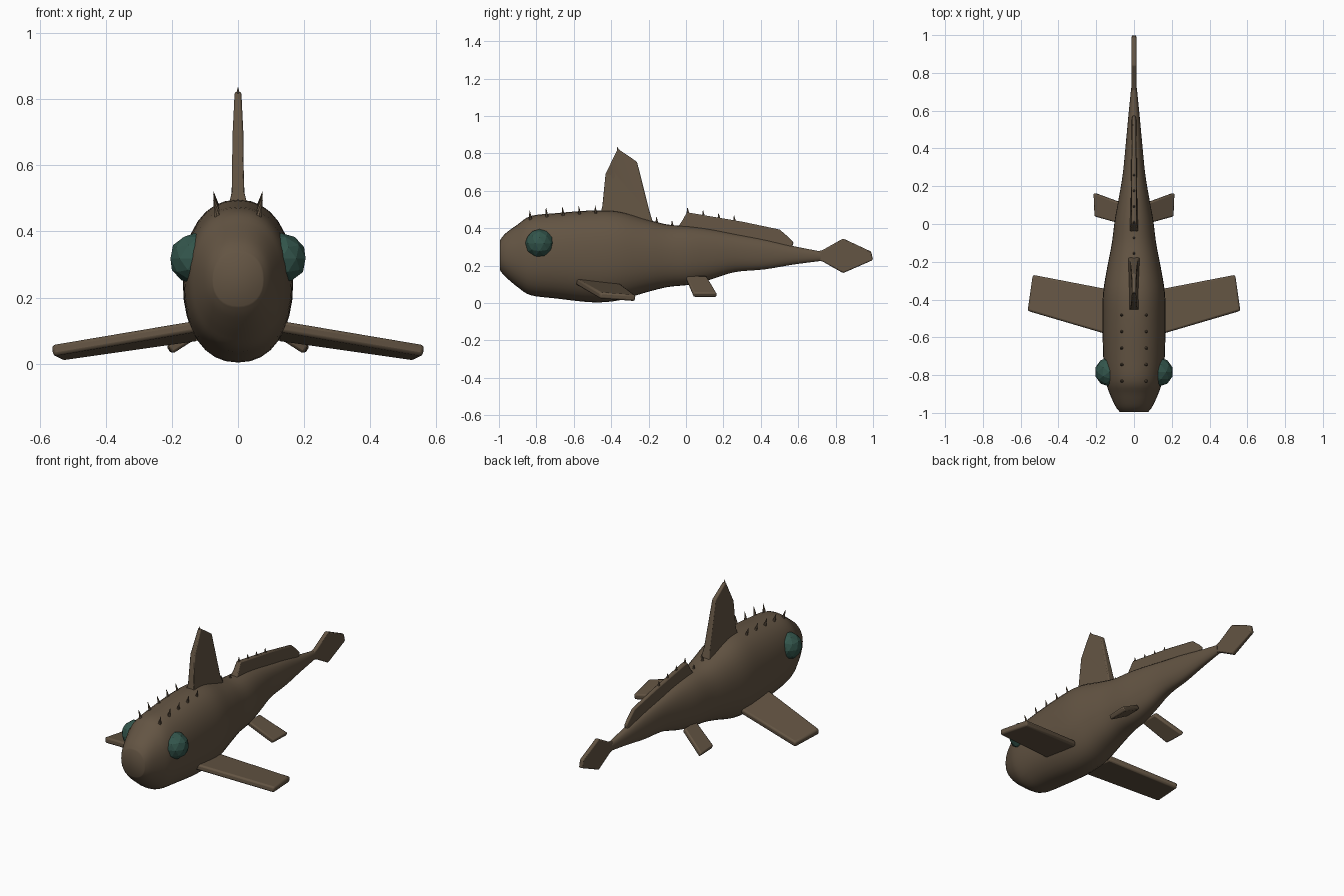
import bpy, bmesh, math
from mathutils import Vector

if "Cube" in bpy.data.objects:
    bpy.data.objects.remove(bpy.data.objects["Cube"], do_unlink=True)


def material(name, rgb):
    m = bpy.data.materials.new(name)
    m.use_nodes = True
    m.diffuse_color = (*rgb, 1)
    m.node_tree.nodes["Principled BSDF"].inputs["Base Color"].default_value = (*rgb, 1)
    return m


BROWN = material("brown skin", (0.125, 0.089, 0.056))
GREEN = material("dark green eye", (0.033, 0.092, 0.072))


def finish(name, bm, mat, smooth=None):
    bmesh.ops.recalc_face_normals(bm, faces=bm.faces)
    mesh = bpy.data.meshes.new(name)
    bm.to_mesh(mesh)
    bm.free()
    mesh.materials.append(mat)
    obj = bpy.data.objects.new(name, mesh)
    bpy.context.collection.objects.link(obj)
    bpy.ops.object.select_all(action="DESELECT")
    obj.select_set(True)
    bpy.context.view_layer.objects.active = obj
    if smooth:
        bpy.ops.object.shade_smooth_by_angle(angle=math.radians(smooth))
    return obj


def interpolate(a, b, c, d, t):
    """Catmull-Rom blend between b and c."""
    return 0.5 * (2 * b + (c - a) * t + (2 * a - 5 * b + 4 * c - d) * t ** 2
                  + (3 * b - a - 3 * c + d) * t ** 3)


def plate(name, outline, thick, bevel=0.006):
    """Flat fin; outline points are 3D, thick gives the half thickness at each."""
    bm = bmesh.new()
    pts = [Vector(p) for p in outline]
    normal = sum(((pts[i] - pts[0]).cross(pts[i + 1] - pts[0])
                  for i in range(1, len(pts) - 1)), Vector()).normalized()
    sides = [[bm.verts.new(p + normal * t * s) for p, t in zip(pts, thick)] for s in (1, -1)]
    bm.faces.new(sides[0])
    bm.faces.new(sides[1][::-1])
    n = len(pts)
    for i in range(n):
        j = (i + 1) % n
        bm.faces.new((sides[0][i], sides[1][i], sides[1][j], sides[0][j]))
    obj = finish(name, bm, BROWN, 30)
    mod = obj.modifiers.new("soft edges", "BEVEL")
    mod.width = bevel
    mod.segments = 2
    return obj


# Body: rounded rings lofted along y (y, half width, bottom, top)
stations = [
    (-0.995, 0.075, 0.175, 0.335), (-0.965, 0.098, 0.14, 0.372), (-0.90, 0.128, 0.085, 0.42),
    (-0.83, 0.150, 0.042, 0.465), (-0.70, 0.163, 0.025, 0.48), (-0.50, 0.167, 0.004, 0.495),
    (-0.36, 0.163, 0.014, 0.49), (-0.22, 0.140, 0.055, 0.45), (-0.10, 0.117, 0.085, 0.42),
    (0.02, 0.102, 0.098, 0.41), (0.13, 0.082, 0.125, 0.395), (0.26, 0.060, 0.165, 0.37),
    (0.42, 0.044, 0.18, 0.34), (0.57, 0.030, 0.205, 0.305), (0.72, 0.015, 0.225, 0.276)]
STEPS, SIDES = 4, 32
rings = []
for k in range(len(stations) - 1):
    near = [stations[max(0, min(len(stations) - 1, k + o))] for o in (-1, 0, 1, 2)]
    for s in range(STEPS):
        rings.append([interpolate(*c, s / STEPS) for c in zip(*near)])
rings.append(stations[-1])


def power(v, e):
    return math.copysign(abs(v) ** e, v)


bm = bmesh.new()
loops = []
for y, w, low, high in rings:
    angles = [2 * math.pi * i / SIDES for i in range(SIDES)]
    loops.append([bm.verts.new((w * power(math.cos(a), 0.9), y,
                                (low + high) / 2 + (high - low) / 2 * power(math.sin(a), 0.9)))
                  for a in angles])
for a, b in zip(loops, loops[1:]):
    for i in range(SIDES):
        j = (i + 1) % SIDES
        bm.faces.new((a[i], a[j], b[j], b[i]))
bm.faces.new(loops[0])
bm.faces.new(loops[-1])
finish("body", bm, BROWN, 50)

# Tall dorsal fin with a small round hole near its front edge
dorsal = plate("dorsal_fin",
               [(0, -0.46, 0.46), (0, -0.447, 0.52), (0, -0.43, 0.69), (0, -0.365, 0.825),
                (0, -0.262, 0.755), (0, -0.195, 0.49), (0, -0.17, 0.41)],
               [0.034, 0.022, 0.017, 0.010, 0.012, 0.020, 0.034])
bm = bmesh.new()
bmesh.ops.create_cone(bm, cap_ends=True, segments=10, radius1=0.011, radius2=0.011, depth=0.2)
for v in bm.verts:
    v.co = (v.co.z, v.co.y - 0.39, v.co.x * 1.9 + 0.685)
cutter = finish("hole_cutter", bm, BROWN)
cutter.hide_render = True
hole = dorsal.modifiers.new("hole", "BOOLEAN")
hole.operation = "DIFFERENCE"
hole.object = cutter
bpy.context.view_layer.objects.active = dorsal
for mod in list(dorsal.modifiers):
    bpy.ops.object.modifier_apply(modifier=mod.name)
bpy.data.objects.remove(cutter, do_unlink=True)

# Low ridge along the back and the diamond tail
plate("back_ridge",
      [(0, -0.06, 0.38), (0, -0.02, 0.44), (0, 0.005, 0.485), (0, 0.30, 0.435), (0, 0.50, 0.393),
       (0, 0.545, 0.355), (0, 0.575, 0.325), (0, 0.56, 0.27), (0, 0.2, 0.30)],
      [0.026, 0.018, 0.014, 0.012, 0.010, 0.010, 0.008, 0.014, 0.026])
plate("tail_fin",
      [(0, 0.69, 0.23), (0, 0.69, 0.272), (0, 0.73, 0.283), (0, 0.84, 0.345), (0, 0.99, 0.275),
       (0, 1.0, 0.23), (0, 0.84, 0.16), (0, 0.73, 0.222)], [0.012] * 8)

# Paired fins, eyes and spikes
def spike(name, base, tip, radius=0.011):
    base, tip = Vector(base), Vector(tip)
    bm = bmesh.new()
    axis = tip - base
    bmesh.ops.create_cone(bm, cap_ends=True, segments=6, radius1=radius, radius2=0.001,
                          depth=axis.length)
    turn = axis.to_track_quat("Z", "Y")
    for v in bm.verts:
        v.co = turn @ v.co + (base + tip) / 2
    finish(name, bm, BROWN)


for side, s in (("left", 1), ("right", -1)):
    plate(side + "_pectoral_fin",
          [(s * 0.12, -0.35, 0.085), (s * 0.535, -0.27, 0.026),
           (s * 0.562, -0.46, 0.040), (s * 0.12, -0.59, 0.115)], [0.017] * 4, 0.01)
    plate(side + "_pelvic_fin",
          [(s * 0.06, 0.11, 0.135), (s * 0.21, 0.165, 0.042),
           (s * 0.205, 0.04, 0.042), (s * 0.06, 0.0, 0.135)], [0.014] * 4, 0.008)

    bm = bmesh.new()
    bmesh.ops.create_icosphere(bm, subdivisions=2, radius=0.077)
    for v in bm.verts:
        v.co += Vector((s * 0.131, -0.783, 0.318))
    finish(side + "_eye", bm, GREEN)

    for i in range(5):
        y = -0.83 + 0.0875 * i
        z = (0.445, 0.458, 0.463, 0.468, 0.47)[i]
        spike(f"{side}_head_spike_{i + 1}", (s * 0.06, y, z - 0.01),
              (s * 0.074, y - 0.006, z + 0.05))

for i, z in enumerate((0.43, 0.41, 0.48, 0.465, 0.45, 0.437)):
    y = -0.155 + 0.083 * i
    spike(f"back_spike_{i + 1}", (0, y, z - 0.015), (0, y - 0.003, z + 0.03))
spike("dorsal_tip_spike", (0, -0.36, 0.795), (0, -0.367, 0.835), 0.012)
